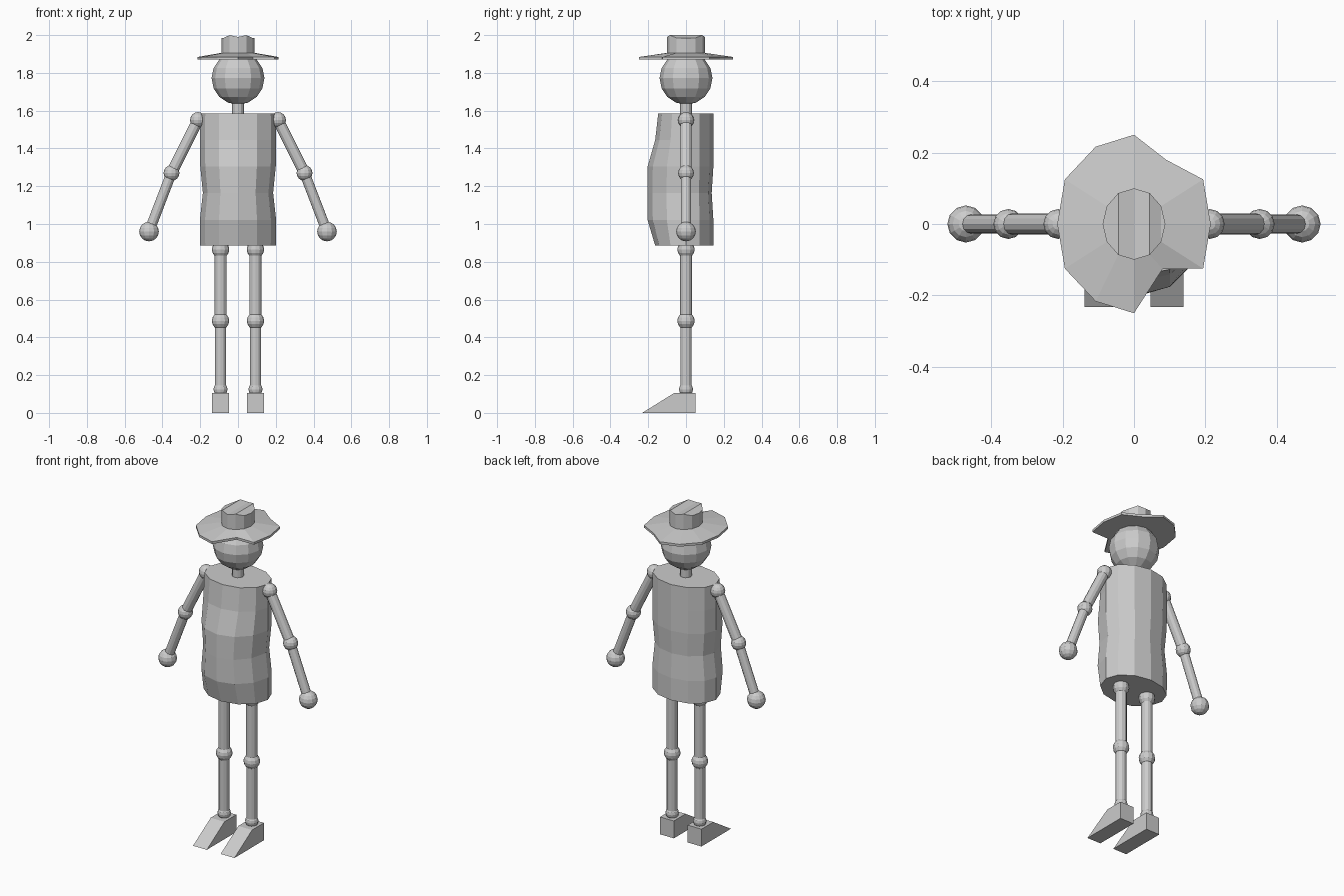
import bpy, bmesh
from math import sin, cos, pi
from mathutils import Vector

if "Cube" in bpy.data.objects:
    bpy.data.objects.remove(bpy.data.objects["Cube"])

def make(name, verts, faces):
    me = bpy.data.meshes.new(name)
    me.from_pydata(verts, [], faces)
    bm = bmesh.new()
    bm.from_mesh(me)
    bmesh.ops.recalc_face_normals(bm, faces=bm.faces)
    bm.to_mesh(me)
    bm.free()
    ob = bpy.data.objects.new(name, me)
    bpy.context.collection.objects.link(ob)
    return ob

def loft(name, rings, cap_top=True):
    """Join stacked rings of equal length into a closed skin."""
    n = len(rings[0])
    verts = [v for r in rings for v in r]
    faces = [(k*n + i, k*n + (i+1) % n, (k+1)*n + (i+1) % n, (k+1)*n + i)
             for k in range(len(rings) - 1) for i in range(n)]
    top = (len(rings) - 1) * n
    faces.append(tuple(range(n)))
    if cap_top:
        faces.append(tuple(range(top, top + n)))
    else:  # creased top made of strips running front to back
        for i in range(n // 2):
            quad = [i, i + 1, (n - i - 1) % n, (n - i) % n]
            faces.append(tuple(top + q for q in dict.fromkeys(quad)))
    return make(name, verts, faces)

def ball(name, loc, r):
    bpy.ops.mesh.primitive_uv_sphere_add(segments=12, ring_count=8, radius=r, location=loc)
    bpy.context.object.name = name

def rod(name, a, b, r):
    a, b = Vector(a), Vector(b)
    d = b - a
    bpy.ops.mesh.primitive_cylinder_add(vertices=12, radius=r, depth=d.length, location=(a + b) / 2)
    ob = bpy.context.object
    ob.name = name
    ob.rotation_euler = d.to_track_quat('Z', 'Y').to_euler()

def ellipse(rx, ry, z):
    return [(rx*cos(i*pi/6), ry*sin(i*pi/6), z) for i in range(12)]

# Torso: z, half width, back depth, belly depth
rings = []
for z, w, back, belly in [(0.885, .2, .145, .163), (1.02, .202, .145, .203), (1.165, .186, .136, .205),
                          (1.305, .2, .145, .203), (1.445, .202, .145, .163), (1.585, .2, .145, .147)]:
    rings.append([(x*w, y*(back if y > 0 else belly), z) for x, y, _ in ellipse(1, 1, 0)])
loft("torso", rings)

# Head and neck
ball("head", (0, 0, 1.772), 0.14)
rod("neck", (0, 0, 1.56), (0, 0, 1.67), 0.032)

# Hat brim with two dents
edge = [(x, y) for x, y, _ in ellipse(.215, .25, 0)]
for i in range(12):
    edge[i] = (edge[i][0] * (1.04 if i in (1, 5, 7, 11) else 1.0), edge[i][1])
edge[2], edge[10] = (.09, .18), (.08, -.126)
loft("hat_brim", [[(x, y, 1.87) for x, y in edge], [(x, y, 1.884) for x, y in edge],
                  ellipse(.088, .1, 1.906)])

# Hat crown with pinched top
tops = [1.985, 1.985, 2.0, 1.99, 2.0, 1.985, 1.985, 1.985, 2.0, 1.99, 2.0, 1.985]
loft("hat_crown", [ellipse(.088, .1, 1.89),
                   [(x, y, t) for (x, y, _), t in zip(ellipse(.088, .1, 0), tops)]], cap_top=False)

for side, s in (("right", -1), ("left", 1)):
    # Arm
    shoulder, elbow, hand = (s*.212, 0, 1.55), (s*.352, 0, 1.27), (s*.471, 0, .96)
    ball(side + "_shoulder", shoulder, .042)
    ball(side + "_elbow", elbow, .042)
    ball(side + "_hand", hand, .052)
    rod(side + "_upper_arm", shoulder, elbow, .03)
    rod(side + "_forearm", elbow, hand, .027)
    # Leg
    x = s * .0925
    ball(side + "_hip", (x, 0, .865), .046)
    ball(side + "_knee", (x, 0, .487), .046)
    ball(side + "_ankle", (x, 0, .125), .037)
    rod(side + "_thigh", (x, 0, .865), (x, 0, .487), .032)
    rod(side + "_shin", (x, 0, .487), (x, 0, .125), .03)
    # Wedge foot
    loft(side + "_foot", [[(x + dx, y, z) for y, z in [(.05, 0), (.05, .105), (-.063, .105), (-.232, 0)]]
                          for dx in (-.046, .046)])
